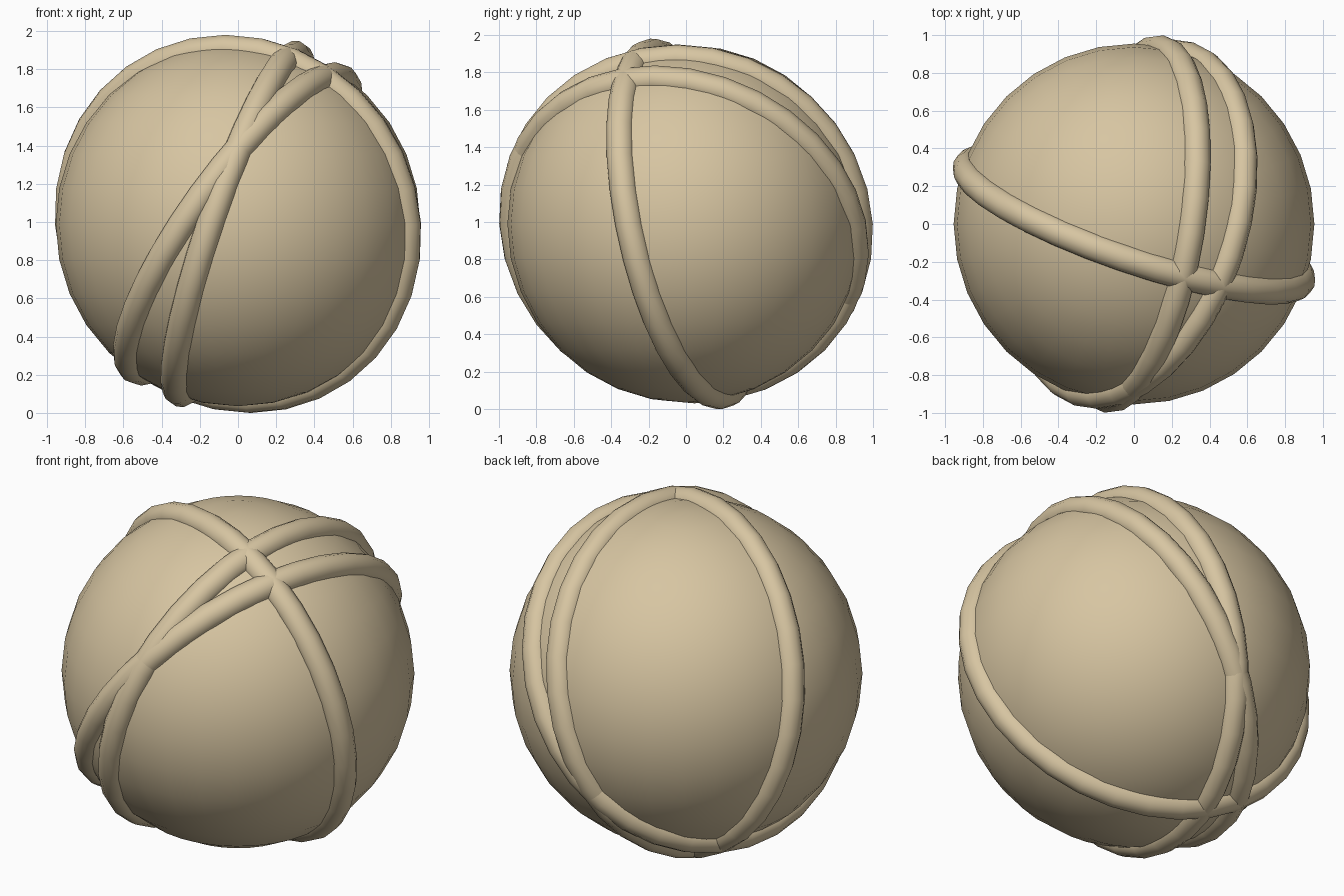
import bpy
from mathutils import Vector

default = bpy.data.objects.get("Cube")
if default:
    bpy.data.objects.remove(default, do_unlink=True)

CENTRE = Vector((0, 0, 0.99))

# Single tan colour
tan = bpy.data.materials.new("tan")
tan.use_nodes = True
colour = (0.68, 0.56, 0.36, 1)
tan.diffuse_color = colour
tan.node_tree.nodes["Principled BSDF"].inputs["Base Color"].default_value = colour


def finish(name):
    """Name, colour and smooth the newly added part."""
    part = bpy.context.object
    part.name = name
    part.data.materials.append(tan)
    bpy.ops.object.shade_smooth()


# Ball
bpy.ops.mesh.primitive_uv_sphere_add(segments=32, ring_count=16, radius=0.955, location=CENTRE)
finish("ball")

# Great-circle bands, each given by two directions its plane passes through
front_crossing = Vector((0, -0.9, 0.41))
top_crossing = Vector((0.26, -0.28, 0.88))
side_crossing = Vector((0.46, -0.31, 0.78))
bands = {
    "steep_band": (top_crossing, front_crossing),
    "slanted_band": (side_crossing, front_crossing),
    "cross_band": (top_crossing, Vector((0.9, -0.31, 0))),
}
for name, (a, b) in bands.items():
    normal = a.cross(b).normalized()
    bpy.ops.mesh.primitive_torus_add(
        major_segments=32, minor_segments=12, major_radius=0.936, minor_radius=0.075,
        location=CENTRE, rotation=normal.to_track_quat("Z", "Y").to_euler())
    finish(name)
